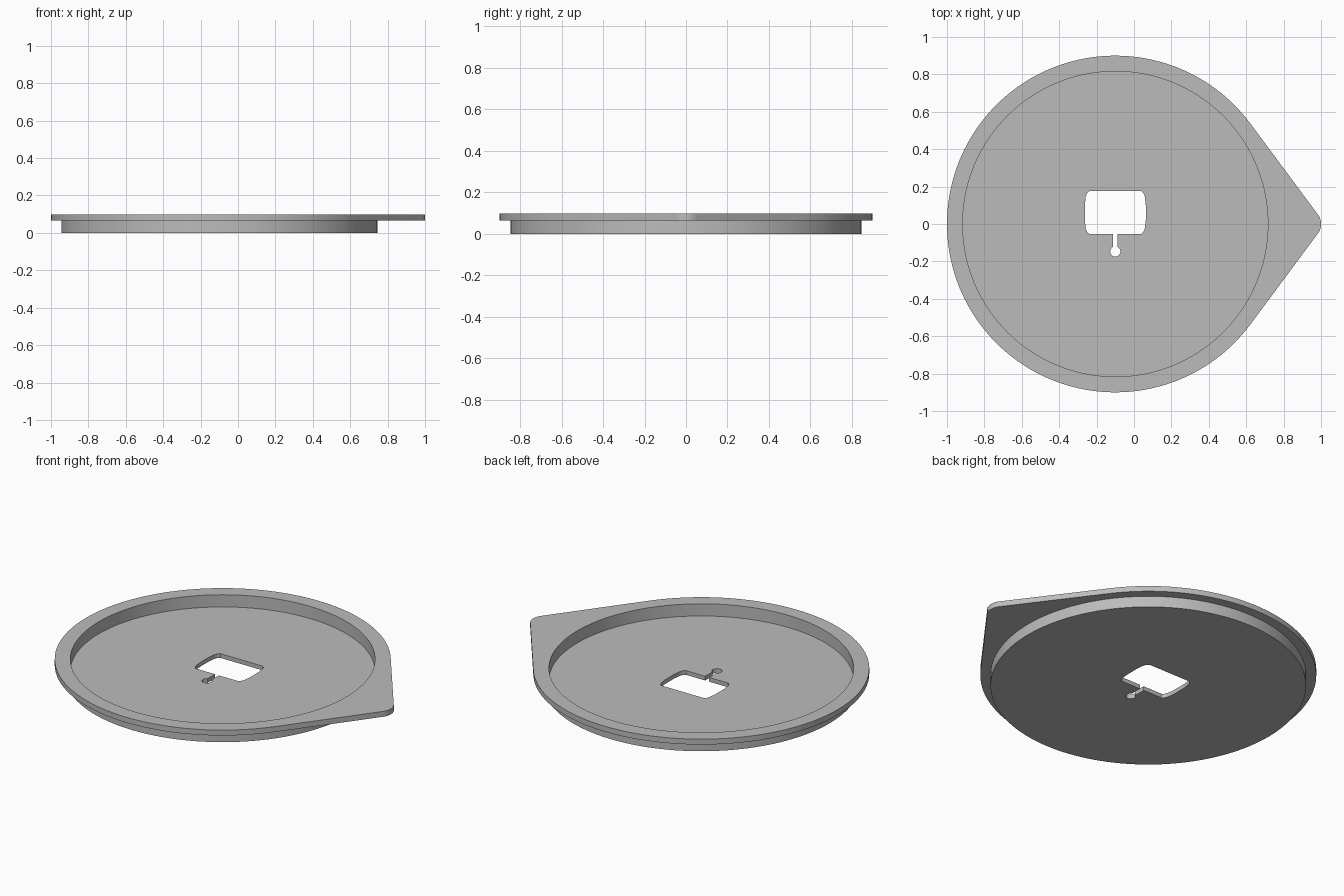
import bpy
import bmesh
from math import acos, cos, sin, pi, tau

cube = bpy.data.objects.get("Cube")
if cube:
    bpy.data.objects.remove(cube, do_unlink=True)

# Main dimensions
CX = -0.1
RIM_R, WALL_R, POCKET_R = 0.9, 0.845, 0.816
FLOOR_Z, LEDGE_Z, TOP_Z = 0.025, 0.065, 0.097
TIP_R = 0.085

grey = bpy.data.materials.new("plain grey")
grey.use_nodes = True
colour = (0.5, 0.5, 0.5, 1)
grey.diffuse_color = colour
grey.node_tree.nodes["Principled BSDF"].inputs["Base Color"].default_value = colour


def arc(x, y, r, start, end, steps):
    """Points along an arc, both ends included."""
    angles = [start + (end - start) * i / steps for i in range(steps + 1)]
    return [(x + r * cos(a), y + r * sin(a)) for a in angles]


def circle(x, y, r, steps):
    return arc(x, y, r, 0, tau, steps)[:-1]


def prism(name, outline, z0, z1):
    """Extrude a counter-clockwise outline from z0 to z1."""
    bm = bmesh.new()
    face = bm.faces.new([bm.verts.new((x, y, z0)) for x, y in outline])
    top = bmesh.ops.extrude_face_region(bm, geom=[face])["geom"]
    verts = [v for v in top if isinstance(v, bmesh.types.BMVert)]
    bmesh.ops.translate(bm, verts=verts, vec=(0, 0, z1 - z0))
    bmesh.ops.recalc_face_normals(bm, faces=bm.faces)
    mesh = bpy.data.meshes.new(name)
    bm.to_mesh(mesh)
    bm.free()
    mesh.materials.append(grey)
    obj = bpy.data.objects.new(name, mesh)
    bpy.context.collection.objects.link(obj)
    return obj


def combine(target, tool, operation):
    """Apply a boolean and discard the tool."""
    tool.hide_render = True
    mod = target.modifiers.new(operation.lower(), "BOOLEAN")
    mod.operation = operation
    mod.solver = "EXACT"
    mod.object = tool
    bpy.context.view_layer.objects.active = target
    bpy.ops.object.modifier_apply(modifier=mod.name)
    bpy.data.objects.remove(tool, do_unlink=True)


# Flange: a large circle joined by tangents to a small rounded tip
tip_x = 1 - TIP_R
tangent = acos((RIM_R - TIP_R) / (tip_x - CX))
flange_outline = (arc(CX, 0, RIM_R, tangent, tau - tangent, 120)
                  + arc(tip_x, 0, TIP_R, -tangent, tangent, 16))
dish = prism("pointed_dish", flange_outline, LEDGE_Z, TOP_Z)

# Round body below the flange, then the hollow inside
combine(dish, prism("body", circle(CX, 0, WALL_R, 144), 0, 0.08), "UNION")
combine(dish, prism("pocket", circle(CX, 0, POCKET_R, 144), FLOOR_Z, 0.2), "DIFFERENCE")

# Window with bowed sides, mirrored from one quarter
quarter = [(0.163, 0.04), (0.158, 0.085), (0.15, 0.105), (0.138, 0.115)]
right = [(x, -y) for x, y in reversed(quarter)] + quarter
window = right + [(-x, -y) for x, y in right]
window = [(CX + x, 0.061 + y) for x, y in window]

# Keyhole slot and its round end
slot = [(CX - 0.013, -0.14), (CX + 0.013, -0.14), (CX + 0.013, 0), (CX - 0.013, 0)]
for name, outline in (("window", window), ("slot", slot),
                      ("slot_end", circle(CX, -0.147, 0.028, 12))):
    combine(dish, prism(name, outline, -0.1, 0.2), "DIFFERENCE")

# Smooth curved walls with crisp edges
bpy.ops.object.select_all(action="DESELECT")
dish.select_set(True)
bpy.context.view_layer.objects.active = dish
bpy.ops.object.shade_smooth_by_angle(angle=pi / 6)
